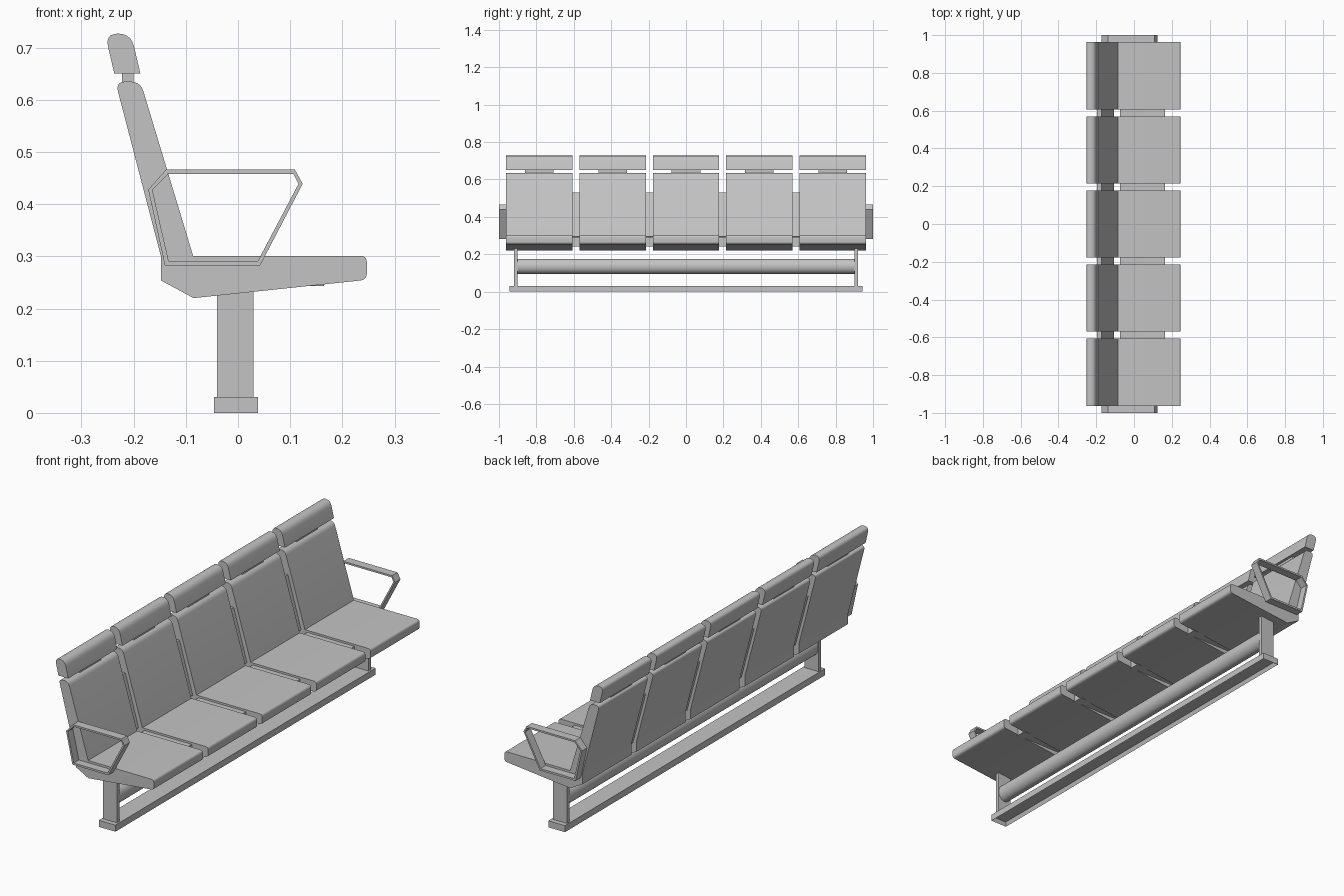
import bpy, bmesh, math
from mathutils import Vector

if "Cube" in bpy.data.objects:
    bpy.data.objects.remove(bpy.data.objects["Cube"])

grey = bpy.data.materials.new("plain_grey")
grey.use_nodes = True
GREY = (0.55, 0.55, 0.55, 1)
grey.diffuse_color = GREY
grey.node_tree.nodes["Principled BSDF"].inputs["Base Color"].default_value = GREY


def finish(name, bm):
    bmesh.ops.recalc_face_normals(bm, faces=bm.faces[:])
    mesh = bpy.data.meshes.new(name)
    bm.to_mesh(mesh)
    bm.free()
    mesh.materials.append(grey)
    obj = bpy.data.objects.new(name, mesh)
    bpy.context.collection.objects.link(obj)
    bpy.ops.object.select_all(action='DESELECT')
    obj.select_set(True)
    bpy.context.view_layer.objects.active = obj
    bpy.ops.object.shade_smooth_by_angle(angle=math.radians(32))
    return obj


def rounded(points, steps=5):
    """Replace each (x, z, cut) corner by a curve starting cut away from it."""
    out = []
    for i, (x, z, cut) in enumerate(points):
        p = Vector((x, z))
        if cut == 0:
            out.append(p)
            continue
        a = Vector(points[i - 1][:2]) - p
        b = Vector(points[(i + 1) % len(points)][:2]) - p
        a, b = p + a.normalized() * cut, p + b.normalized() * cut
        for k in range(steps + 1):
            t = k / steps
            out.append(a * (1 - t) ** 2 + p * 2 * t * (1 - t) + b * t * t)
    return out


def extrude(name, points, y, width):
    """Side profile extruded along y, centred on y."""
    bm = bmesh.new()
    face = bm.faces.new([bm.verts.new((p.x, y - width / 2, p.y)) for p in rounded(points)])
    new = bmesh.ops.extrude_face_region(bm, geom=[face])["geom"]
    verts = [v for v in new if isinstance(v, bmesh.types.BMVert)]
    bmesh.ops.translate(bm, verts=verts, vec=(0, width, 0))
    return finish(name, bm)


def rect(x0, x1, z0, z1, r=0):
    return [(x0, z0, r), (x1, z0, r), (x1, z1, r), (x0, z1, r)]


def ring(name, outer, inner, y0, y1):
    """Closed flat-sided loop between two matching outlines."""
    bm = bmesh.new()
    loops = [[bm.verts.new((x, y, z)) for x, z in pts]
             for pts, y in ((outer, y0), (inner, y0), (inner, y1), (outer, y1))]
    n = len(outer)
    for a in range(4):
        p, q = loops[a], loops[(a + 1) % 4]
        for i in range(n):
            j = (i + 1) % n
            bm.faces.new((p[i], p[j], q[j], q[i]))
    return finish(name, bm)


# Side profiles
shell = [(-.235, .635, .02), (-.187, .635, .02), (-.086, .301, 0), (.247, .301, .013),
         (.247, .255, .013), (-.085, .22, 0), (-.148, .254, 0), (-.148, .301, 0)]
headrest = [(-.237, .65, 0), (-.187, .65, 0), (-.205, .727, .026), (-.255, .727, .026)]
back_link = [(-.195, .53, 0), (-.172, .53, 0), (-.105, .295, 0), (-.13, .29, 0)]
PITCH, WIDTH = .3925, .355

# Seats with headrests
for i in range(5):
    y = (i - 2) * PITCH
    extrude(f"seat_shell_{i + 1}", shell, y, WIDTH)
    extrude(f"headrest_{i + 1}", headrest, y, WIDTH)
    extrude(f"headrest_stem_{i + 1}", rect(-.222, -.2, .625, .66), y, .153)

# Links between neighbouring seats
for i in range(4):
    y = (i - 1.5) * PITCH
    extrude(f"back_link_{i + 1}", back_link, y, .05)
    extrude(f"seat_link_{i + 1}", rect(-.075, .165, .243, .292), y, .05)

# Armrests and legs at both ends
arm_outer = [(-.172, .428), (-.138, .466), (.109, .466), (.124, .439), (.042, .282), (-.14, .282)]
arm_inner = [(-.164, .427), (-.134, .458), (.106, .458), (.116, .439), (.038, .291), (-.133, .291)]
for side, s in (("left", 1), ("right", -1)):
    ring(f"armrest_{side}", arm_outer, arm_inner, s * .96, s * 1.0)
    extrude(f"leg_{side}", rect(-.04, .03, .02, .24), s * .911, .018)

# Cross beam
bm = bmesh.new()
bmesh.ops.create_cone(bm, cap_ends=True, segments=32, radius1=.04, radius2=.04, depth=1.81)
for v in bm.verts:
    v.co = (v.co.x * .85 - .005, v.co.z, v.co.y + .136)
finish("cross_beam", bm)

# Floor rail, hollow underneath
bm = bmesh.new()
bmesh.ops.create_cube(bm, size=1)
for v in bm.verts:
    v.co = (v.co.x * .084 - .004, v.co.y * 1.885, v.co.z * .03 + .015)
bottom = [f for f in bm.faces if f.normal.z < -.5]
bmesh.ops.inset_region(bm, faces=bottom, thickness=.01)
bmesh.ops.translate(bm, verts=bottom[0].verts[:], vec=(0, 0, .018))
finish("floor_rail", bm)
